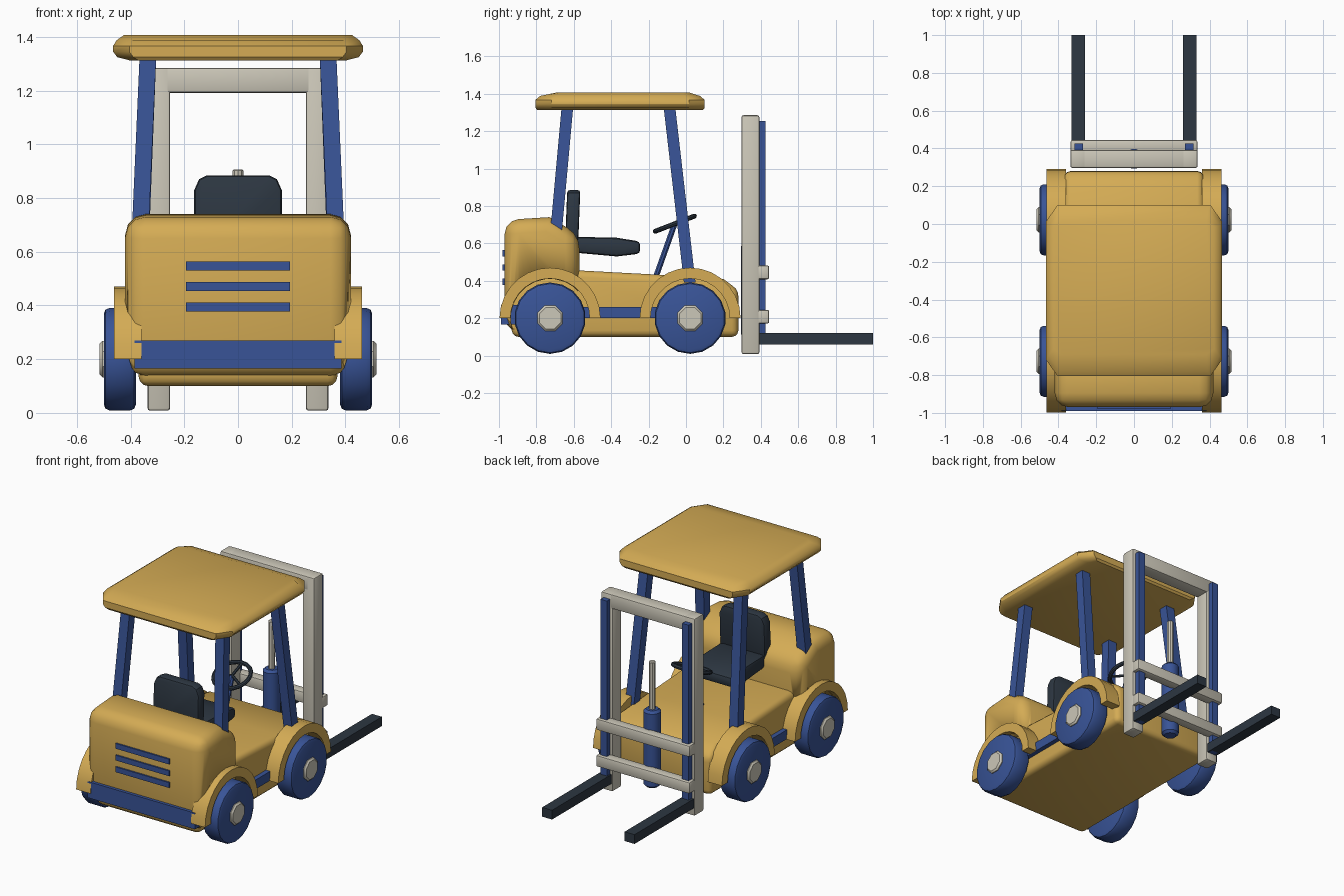
import bpy, bmesh, math
from mathutils import Vector

if "Cube" in bpy.data.objects:
    bpy.data.objects.remove(bpy.data.objects["Cube"])


def material(name, rgb):
    m = bpy.data.materials.new(name)
    m.diffuse_color = (*rgb, 1)
    m.use_nodes = True
    m.node_tree.nodes["Principled BSDF"].inputs["Base Color"].default_value = m.diffuse_color
    return m


YELLOW = material("yellow paint", (0.66, 0.41, 0.09))
BLUE = material("blue paint", (0.04, 0.088, 0.31))
DARK = material("dark rubber", (0.026, 0.038, 0.054))
GREY = material("light grey metal", (0.6, 0.57, 0.48))


def finish(name, bm, mat, bevel=0, segments=2, limit=50):
    """Bevel the sharp edges, then store the mesh as a smooth-by-angle object."""
    bmesh.ops.recalc_face_normals(bm, faces=bm.faces)
    if bevel:
        edges = [e for e in bm.edges if e.calc_face_angle(0) > math.radians(limit)]
        bmesh.ops.bevel(bm, geom=edges, offset=bevel, segments=segments,
                        profile=0.5, affect='EDGES', clamp_overlap=True)
    me = bpy.data.meshes.new(name)
    bm.to_mesh(me)
    bm.free()
    me.materials.append(mat)
    ob = bpy.data.objects.new(name, me)
    bpy.context.collection.objects.link(ob)
    smooth(ob)
    return ob


def smooth(ob):
    bpy.ops.object.select_all(action='DESELECT')
    ob.select_set(True)
    bpy.context.view_layer.objects.active = ob
    bpy.ops.object.shade_smooth_by_angle(angle=math.radians(35))


def loft(name, loops, mat, **kw):
    """Skin a stack of equal-length point loops and cap both ends."""
    bm = bmesh.new()
    rings = [[bm.verts.new(p) for p in loop] for loop in loops]
    n = len(rings[0])
    for a, b in zip(rings, rings[1:]):
        for i in range(n):
            j = (i + 1) % n
            bm.faces.new((a[i], a[j], b[j], b[i]))
    bm.faces.new(rings[0])
    bm.faces.new(rings[-1])
    return finish(name, bm, mat, **kw)


def extrude_x(name, profile, x0, x1, mat, **kw):
    return loft(name, [[(x, y, z) for y, z in profile] for x in (x0, x1)], mat, **kw)


def box(name, x, y, z, mat, **kw):
    profile = [(y[0], z[0]), (y[1], z[0]), (y[1], z[1]), (y[0], z[1])]
    return extrude_x(name, profile, x[0], x[1], mat, **kw)


def rod(name, p0, p1, r, mat, sides=12, **kw):
    """Cylinder between two points."""
    p0, p1 = Vector(p0), Vector(p1)
    q = (p1 - p0).to_track_quat('Z', 'Y')
    ring = [q @ Vector((r * math.cos(t), r * math.sin(t), 0))
            for t in (2 * math.pi * (i + 0.5) / sides for i in range(sides))]
    return loft(name, [[p + v for v in ring] for p in (p0, p1)], mat, **kw)


def post(name, p0, p1, h, mat, **kw):
    """Slanted square bar with level ends."""
    sq = [(-h, -h), (h, -h), (h, h), (-h, h)]
    return loft(name, [[(p[0] + a, p[1] + b, p[2]) for a, b in sq] for p in (p0, p1)],
                mat, **kw)


# Chassis and rear counterweight
chassis = extrude_x("chassis", [(-0.93, 0.1), (-0.95, 0.4), (-0.57, 0.455), (-0.1, 0.43),
                                (0.2, 0.41), (0.28, 0.35), (0.28, 0.1)],
                    -0.37, 0.37, YELLOW, bevel=0.035, segments=3)
counterweight = extrude_x("counterweight", [(-0.97, 0.13), (-0.97, 0.725), (-0.73, 0.74),
                                            (-0.57, 0.645), (-0.57, 0.13)],
                          -0.42, 0.42, YELLOW, bevel=0.075, segments=3)

# Rear bumper and grille slots
box("rear_bumper", (-0.385, 0.385), (-0.99, -0.9), (0.165, 0.27), BLUE)
for i in range(3):
    z = 0.395 + 0.076 * i
    box("grille_slot", (-0.193, 0.193), (-0.98, -0.96), (z - 0.017, z + 0.017), BLUE)

WHEELS_Y = (-0.727, 0.022)
for s in (-1, 1):
    box("side_step", sorted((s * 0.3, s * 0.4)), (-0.6, -0.1), (0.2, 0.26), BLUE)
    for y in WHEELS_Y:
        # Wheel well cut into the counterweight
        if y < -0.5:
            cutter = rod("well_cutter", (s * 0.365, y, 0.2), (s * 0.6, y, 0.2), 0.21, YELLOW, 24)
            mod = counterweight.modifiers.new("well", 'BOOLEAN')
            mod.object, mod.solver = cutter, 'EXACT'
            bpy.context.view_layer.objects.active = counterweight
            bpy.ops.object.modifier_apply(modifier=mod.name)
            bpy.data.objects.remove(cutter)
        # Tyre, hub and arched fender
        rod("wheel", (s * 0.38, y, 0.2), (s * 0.5, y, 0.2), 0.191, BLUE, 18, bevel=0.022)
        rod("hub", (s * 0.42, y, 0.2), (s * 0.515, y, 0.2), 0.073, GREY, 8, bevel=0.01,
            segments=1, limit=60)
        arc = [math.pi * i / 14 for i in range(15)]
        arch = [(y + 0.27 * math.cos(t), 0.2 + 0.27 * math.sin(t)) for t in arc]
        arch += [(y + 0.212 * math.cos(t), 0.2 + 0.212 * math.sin(t)) for t in reversed(arc)]
        extrude_x("fender", arch, s * 0.36, s * 0.462, YELLOW)

    # Roof pillars
    post("rear_pillar", (s * 0.365, -0.695, 0.66), (s * 0.335, -0.633, 1.34), 0.031, BLUE)
    post("front_pillar", (s * 0.372, 0.02, 0.39), (s * 0.335, -0.09, 1.34), 0.031, BLUE)

    # Mast upright, inner rail and fork
    box("mast_upright", sorted((s * 0.253, s * 0.337)), (0.297, 0.392), (0.008, 1.285),
        GREY, bevel=0.01)
    box("mast_rail", sorted((s * 0.27, s * 0.316)), (0.38, 0.425), (0.06, 1.253), BLUE)
    box("fork", sorted((s * 0.26, s * 0.331)), (0.392, 1.0), (0.06, 0.12), DARK)


# Roof canopy from stacked chamfered outlines
def outline(hx, y0, y1, z, cx=0.06, cy=0.085):
    half = [(hx - cx, y0), (hx, y0 + cy), (hx, y1 - cy), (hx - cx, y1)]
    return [(x, y, z) for x, y in half] + [(-x, y, z) for x, y in reversed(half)]


loft("roof", [outline(0.40, -0.795, 0.09, 1.312, 0.03, 0.05),
              outline(0.45, -0.805, 0.10, 1.325),
              outline(0.465, -0.805, 0.10, 1.345),
              outline(0.465, -0.805, 0.10, 1.367),
              outline(0.452, -0.78, 0.075, 1.388),
              outline(0.425, -0.69, 0.015, 1.407, 0.04, 0.03)], YELLOW)

# Seat
extrude_x("seat", [(-0.59, 0.55), (-0.37, 0.53), (-0.245, 0.545), (-0.245, 0.61),
                   (-0.37, 0.63), (-0.59, 0.635)], -0.16, 0.16, DARK, bevel=0.02)
bm = bmesh.new()
prof = [(-0.115, 0.885), (-0.145, 0.87), (-0.163, 0.83), (-0.163, 0.56),
        (0.163, 0.56), (0.163, 0.83), (0.145, 0.87), (0.115, 0.885)]
bm.free()
loft("backrest", [[(x, y - 0.04 * (0.885 - z), z) for x, z in prof] for y in (-0.635, -0.565)],
     DARK, bevel=0.014)

# Steering column and wheel
hub = Vector((0, -0.06, 0.705))
axis = Vector((0, -0.36, 0.93)).normalized()
rod("steering_column", (0, -0.165, 0.41), hub, 0.016, BLUE, 8)
tilt = axis.to_track_quat('Z', 'Y')
bpy.ops.mesh.primitive_torus_add(major_segments=20, minor_segments=8, major_radius=0.113,
                                 minor_radius=0.013, location=hub)
ring = bpy.context.object
ring.name = "steering_wheel"
ring.rotation_mode = 'QUATERNION'
ring.rotation_quaternion = tilt
ring.data.materials.append(DARK)
smooth(ring)
for k in range(3):
    a = math.pi / 2 + k * 2 * math.pi / 3
    rod("steering_spoke", hub, hub + tilt @ Vector((0.11 * math.cos(a), 0.11 * math.sin(a), 0)),
        0.009, DARK, 6)

# Mast crossbar, carriage bars and lift cylinder
box("mast_crossbar", (-0.3, 0.3), (0.297, 0.392), (1.192, 1.285), GREY, bevel=0.01)
for z in (0.208, 0.445):
    box("carriage_bar", (-0.336, 0.336), (0.38, 0.445), (z - 0.037, z + 0.037), GREY, bevel=0.01)
rod("lift_cylinder", (0, 0.345, 0.1), (0, 0.345, 0.6), 0.053, BLUE, 12, bevel=0.015, segments=1)
rod("lift_rod", (0, 0.345, 0.58), (0, 0.345, 0.907), 0.021, GREY, 10, bevel=0.005, segments=1)
